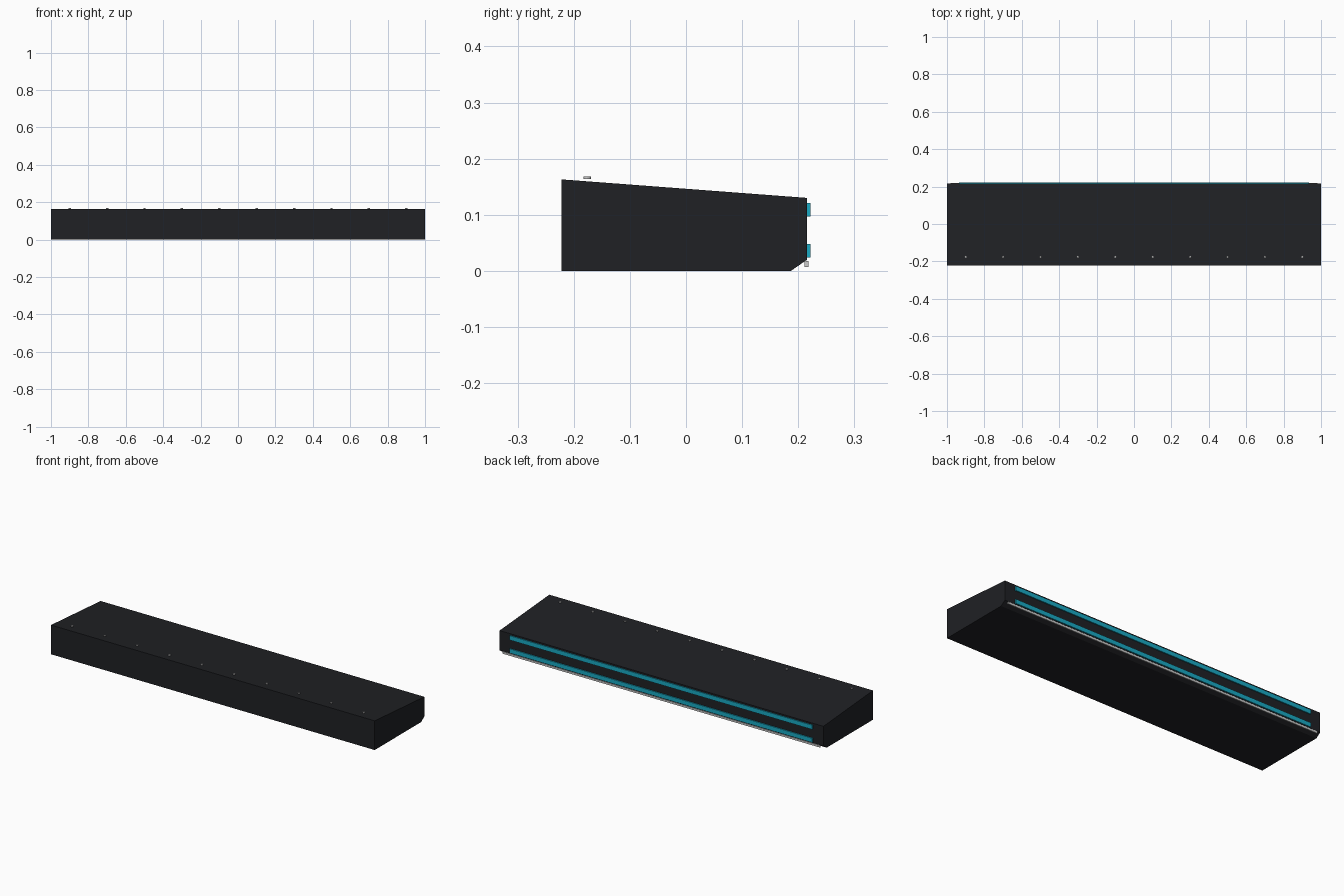
import bpy, bmesh

if "Cube" in bpy.data.objects:
    bpy.data.objects.remove(bpy.data.objects["Cube"])


def material(name, rgb):
    m = bpy.data.materials.new(name)
    m.diffuse_color = (*rgb, 1)
    m.use_nodes = True
    m.node_tree.nodes["Principled BSDF"].inputs["Base Color"].default_value = m.diffuse_color
    return m


dark = material("dark_casing", (0.014, 0.015, 0.018))
teal = material("teal_strip", (0.01, 0.40, 0.55))
metal = material("light_metal", (0.55, 0.55, 0.55))


def extrude_x(name, profile, half, mat):
    """Extrude a closed (y, z) profile along x, from -half to half."""
    bm = bmesh.new()
    face = bm.faces.new([bm.verts.new((-half, y, z)) for y, z in profile])
    ext = bmesh.ops.extrude_face_region(bm, geom=[face])
    verts = [g for g in ext["geom"] if isinstance(g, bmesh.types.BMVert)]
    bmesh.ops.translate(bm, verts=verts, vec=(2 * half, 0, 0))
    bmesh.ops.recalc_face_normals(bm, faces=bm.faces)
    me = bpy.data.meshes.new(name)
    bm.to_mesh(me)
    bm.free()
    ob = bpy.data.objects.new(name, me)
    me.materials.append(mat)
    bpy.context.collection.objects.link(ob)
    return ob


def bar(name, y0, y1, z0, z1, half, mat):
    return extrude_x(name, [(y0, z0), (y1, z0), (y1, z1), (y0, z1)], half, mat)


# Sloped casing with chamfered lower back edge
extrude_x("casing", [(-0.222, 0), (0.187, 0), (0.216, 0.02),
                     (0.216, 0.13), (-0.222, 0.163)], 1.0, dark)

# Two teal strips along the back
bar("upper_strip", 0.214, 0.222, 0.097, 0.121, 0.935, teal)
bar("lower_strip", 0.214, 0.222, 0.024, 0.048, 0.935, teal)

# Thin metal rail under the back edge
bar("lower_rail", 0.211, 0.218, 0.007, 0.018, 0.98, metal)

# Row of screw heads near the front of the top
for i in range(10):
    bpy.ops.mesh.primitive_cylinder_add(
        vertices=12, radius=0.0065, depth=0.005,
        location=(-0.9 + 0.2 * i, -0.176, 0.166))
    screw = bpy.context.object
    screw.name = f"screw_{i + 1}"
    screw.data.materials.append(metal)
    bpy.ops.object.shade_smooth_by_angle()
